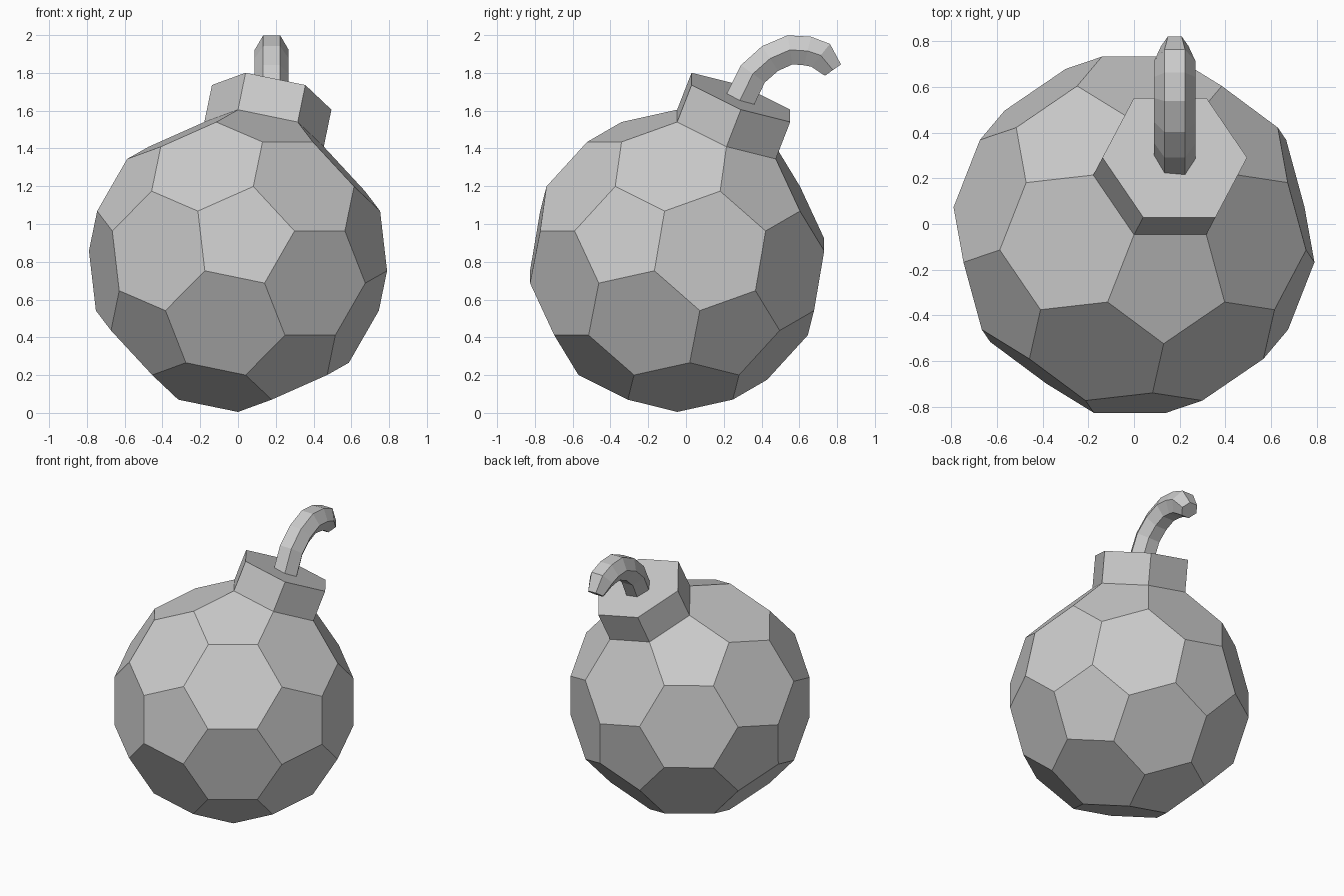
import bpy, bmesh, math
from mathutils import Vector, Matrix

if "Cube" in bpy.data.objects:
    bpy.data.objects.remove(bpy.data.objects["Cube"])

CENTRE = Vector((0, -0.047, 0.805))
R = 0.8


def finish(name, bm):
    bmesh.ops.recalc_face_normals(bm, faces=bm.faces[:])
    mesh = bpy.data.meshes.new(name)
    bm.to_mesh(mesh)
    bm.free()
    obj = bpy.data.objects.new(name, mesh)
    bpy.context.collection.objects.link(obj)
    return obj


# Truncated icosahedron points: one third along every icosahedron edge
ico = bmesh.new()
bmesh.ops.create_icosphere(ico, subdivisions=1, radius=1)
near = {v: [e.other_vert(v) for e in v.link_edges] for v in ico.verts}


def cut(a, b):
    return a.co.lerp(b.co, 1 / 3).normalized() * R


# Stand it on a vertex, with the top edge along x and the neck hexagon behind it
ico.verts.ensure_lookup_table()
a = ico.verts[0]
b = near[a][0]
for c in [v for v in near[a] if v in near[b]]:
    p, q = cut(a, b), cut(a, c)
    z = p.normalized()
    x = (q - p - z * (q - p).dot(z)).normalized()
    y = z.cross(x)
    hexdir = (a.co + b.co + c.co).normalized()
    if hexdir.dot(y) > 0:
        rot = Matrix((x, y, z))
        neck_dir = rot @ hexdir

# Body with the hexagon pulled out as the neck
bm = bmesh.new()
for v in ico.verts:
    for w in near[v]:
        bm.verts.new(rot @ cut(v, w) + CENTRE)
ico.free()
bmesh.ops.convex_hull(bm, input=bm.verts[:])
bmesh.ops.dissolve_limit(bm, angle_limit=0.05, verts=bm.verts[:], edges=bm.edges[:])
bm.normal_update()
face = max(bm.faces, key=lambda f: f.normal.dot(neck_dir))
top = bmesh.ops.extrude_discrete_faces(bm, faces=[face])["faces"][0]
bmesh.ops.translate(bm, verts=top.verts[:], vec=neck_dir * 0.214)
fuse_x = top.calc_center_median().x
finish("bomb_body", bm)

# Curved six-sided fuse: (y, z, tangent angle, radius)
path = [(0.284, 1.652, 66, 0.09), (0.354, 1.795, 54, 0.09),
        (0.445, 1.876, 33, 0.09), (0.551, 1.922, 10, 0.09),
        (0.643, 1.916, -14, 0.09), (0.713, 1.893, -39, 0.09),
        (0.778, 1.815, -55, 0.06)]
bm = bmesh.new()
rings = []
for py, pz, ang, r in path:
    t = math.radians(ang)
    ring = []
    for i in range(6):
        u = math.radians(60 * i)
        s = r * math.sin(u)
        ring.append(bm.verts.new((fuse_x + r * math.cos(u),
                                  py - s * math.sin(t), pz + s * math.cos(t))))
    rings.append(ring)
for lo, hi in zip(rings, rings[1:]):
    for i in range(6):
        j = (i + 1) % 6
        bm.faces.new((lo[i], lo[j], hi[j], hi[i]))
bm.faces.new(rings[0])
bm.faces.new(rings[-1])
finish("fuse", bm)
